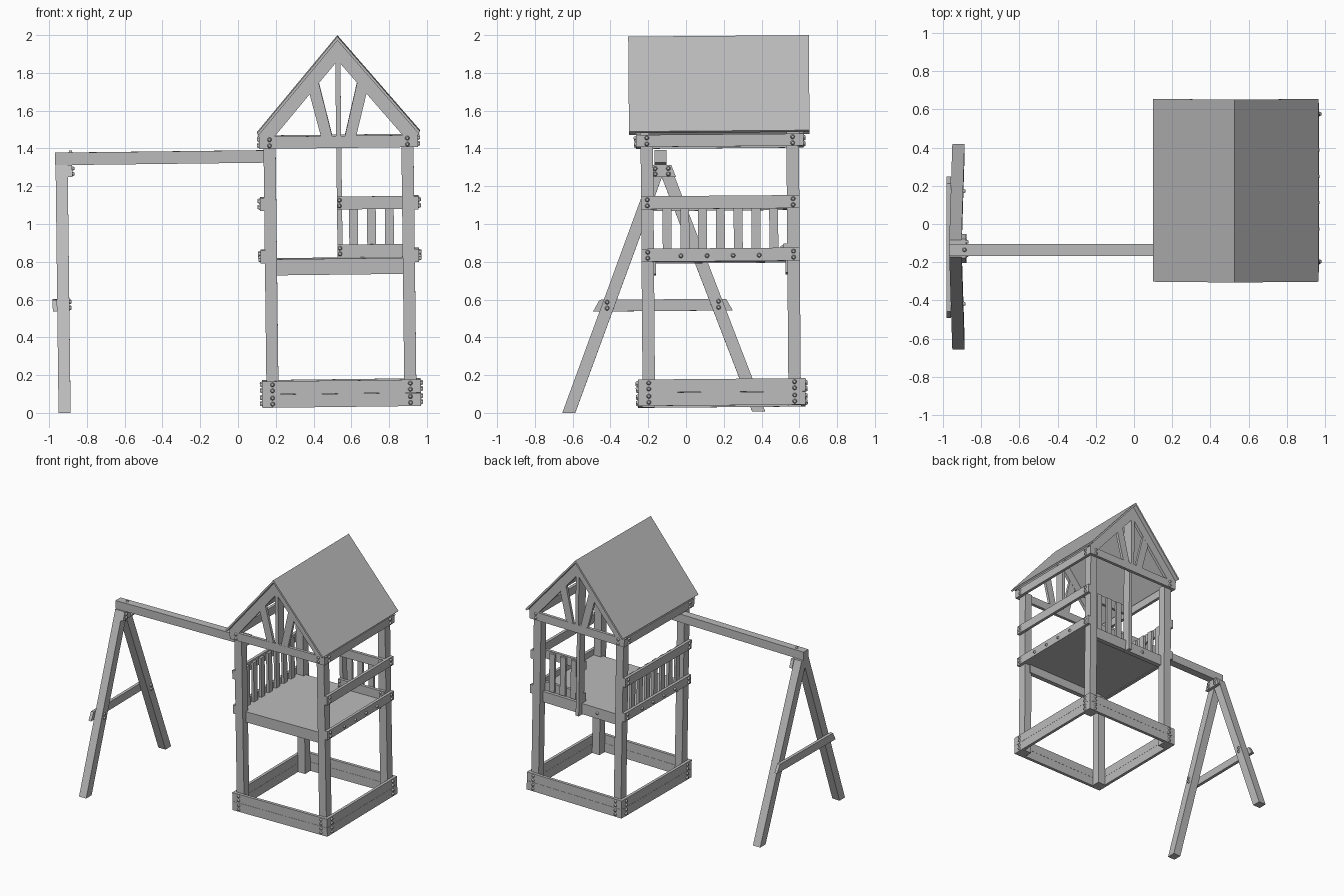
import bpy, bmesh
from math import pi
from mathutils import Matrix, Vector

cube = bpy.data.objects.get("Cube")
if cube:
    bpy.data.objects.remove(cube)

wood = bpy.data.materials.new("grey_wood")
wood.use_nodes = True
GREY = (0.5, 0.5, 0.5, 1)
wood.diffuse_color = GREY
wood.node_tree.nodes["Principled BSDF"].inputs["Base Color"].default_value = GREY

# The whole set leans very slightly
LEAN = Matrix.Rotation(0.008, 4, 'X') @ Matrix.Rotation(-0.012, 4, 'Y')


def finish(name, bm):
    bmesh.ops.recalc_face_normals(bm, faces=bm.faces)
    bm.transform(LEAN)
    mesh = bpy.data.meshes.new(name)
    bm.to_mesh(mesh)
    bm.free()
    mesh.materials.append(wood)
    ob = bpy.data.objects.new(name, mesh)
    bpy.context.collection.objects.link(ob)
    return ob


def prism(name, outline, axis, lo, hi):
    """Extrude an outline: (x, z) along y, or (y, z) along x."""
    bm = bmesh.new()
    place = (lambda a, b: (a, lo, b)) if axis == 'Y' else (lambda a, b: (lo, a, b))
    face = bm.faces.new([bm.verts.new(place(a, b)) for a, b in outline])
    out = bmesh.ops.extrude_face_region(bm, geom=[face])
    shift = Vector((0, hi - lo, 0)) if axis == 'Y' else Vector((hi - lo, 0, 0))
    bmesh.ops.translate(bm, vec=shift,
                        verts=[g for g in out["geom"] if isinstance(g, bmesh.types.BMVert)])
    return finish(name, bm)


def box(name, x, y, z):
    return prism(name, [(x[0], z[0]), (x[1], z[0]), (x[1], z[1]), (x[0], z[1])], 'Y', *y)


def bolts(name, spots):
    """Domed bolt heads, each given as a position and an outward direction."""
    bm = bmesh.new()
    for pos, out in spots:
        turn = Vector((0, 0, 1)).rotation_difference(Vector(out)).to_matrix().to_4x4()
        mat = Matrix.Translation(Vector(pos) + Vector(out) * 0.006) @ turn
        bmesh.ops.create_cone(bm, cap_ends=True, segments=10, radius1=0.012,
                              radius2=0.007, depth=0.012, matrix=mat)
    finish(name, bm)


# Tower layout: posts, with cladding boards outside them
PX = [(0.152, 0.216), (0.882, 0.946)]
PY = [(-0.229, -0.163), (0.543, 0.609)]
OX = [(0.129, 0.152), (0.946, 0.969)]
OY = [(-0.253, -0.229), (0.609, 0.633)]
MX, MY = 0.55, 0.19
BX, BY = (0.184, 0.914), (-0.196, 0.576)
FULL_X, FULL_Y = (0.129, 0.969), (-0.229, 0.609)
SIDES = (("right", 0, -1), ("left", 1, 1))
ENDS = (("front", 0, -1), ("back", 1, 1))

for end, j, _ in ENDS:
    for side, i, _ in SIDES:
        box(f"{end}_{side}_post", PX[i], PY[j], (0.027, 1.42))

# Sandbox boards and top beams
spots = []
BOARDS = (("lower_sandbox_board", 0.027, 0.097),
          ("upper_sandbox_board", 0.098, 0.167),
          ("top_beam", 1.398, 1.462))
for part, lo, hi in BOARDS:
    heights = [(lo + hi) / 2 - 0.016, (lo + hi) / 2 + 0.016]
    for end, j, s in ENDS:
        box(f"{end}_{part}", FULL_X, OY[j], (lo, hi))
        spots += [((x, OY[j][j], z), (0, s, 0)) for x in BX for z in heights]
    for side, i, s in SIDES:
        box(f"{side}_{part}", OX[i], FULL_Y, (lo, hi))
        spots += [((OX[i][i], y, z), (s, 0, 0)) for y in BY for z in heights]

# Platform
box("platform_floor", (0.152, 0.946), (-0.19, 0.57), (0.795, 0.812))
box("front_platform_beam", (0.2, 0.9), (-0.19, -0.153), (0.727, 0.812))
box("back_platform_beam", (0.2, 0.9), (0.533, 0.57), (0.727, 0.812))
spots.append(((0.4, 0.57, 0.77), (0, 1, 0)))

# Side rails
for side, i, s in SIDES:
    for part, lo, hi in (("lower_rail", 0.79, 0.859), ("upper_rail", 1.068, 1.137)):
        box(f"{side}_{part}", OX[i], FULL_Y, (lo, hi))
        spots += [((OX[i][i], y, (lo + hi) / 2 + d), (s, 0, 0))
                  for y in BY for d in (-0.016, 0.016)]
    spots += [((OX[i][i], -0.02 + 0.138 * k, 0.82), (s, 0, 0)) for k in range(4)]

# Balusters on the swing side, gaps as wide as the slats
step = (PY[1][0] - PY[0][1]) / 15
for k in range(7):
    y = PY[0][1] + step * (2 * k + 1)
    box(f"right_baluster_{k + 1}", (0.152, 0.172), (y, y + step), (0.8, 1.125))

# Half-width back railing with its middle post
box("back_middle_post", (0.537, 0.564), PY[1], (0.722, 1.45))
for part, lo, hi in (("lower", 0.812, 0.88), ("upper", 1.066, 1.134)):
    box(f"back_{part}_rail", (0.537, 0.946), (0.52, 0.543), (lo, hi))
    spots += [((x, 0.52, (lo + hi) / 2 + d), (0, -1, 0))
              for x in (MX, BX[1]) for d in (-0.015, 0.015)]
for k in range(3):
    x = 0.6 + 0.095 * k
    box(f"back_baluster_{k + 1}", (x, x + 0.047), (0.543, 0.56), (0.82, 1.125))
bolts("tower_bolts", spots)

# Roof sheet
APEX, EAVE, HALF = 1.988, 1.48, 0.432
SLOPE = (APEX - EAVE) / HALF
SKIN, DEEP = 0.021, 0.127
prism("roof", [(MX - HALF, EAVE), (MX, APEX), (MX + HALF, EAVE),
               (MX + HALF - 0.01, EAVE - 0.009), (MX, APEX - SKIN),
               (MX - HALF + 0.01, EAVE - 0.009)], 'Y', -0.29, 0.666)

# Gable trusses
FOOT = 1.462
outer, inner = [(APEX - drop - FOOT) / SLOPE for drop in (SKIN, DEEP)]
for end, j, _ in ENDS:
    king_y = (OY[0][0], PY[0][1] - 0.02) if j == 0 else (PY[1][0], OY[1][1])
    box(f"{end}_king_post", (0.537, 0.564), king_y, (1.45, 1.88))
    for side, _, s in SIDES:
        prism(f"{end}_{side}_rafter",
              [(MX + s * outer, FOOT), (MX, APEX - SKIN),
               (MX, APEX - DEEP), (MX + s * inner, FOOT)], 'Y', *OY[j])
        prism(f"{end}_{side}_strut",
              [(MX + s * a, z) for a, z in
               ((0.031, 1.45), (0.091, 1.45), (0.157, 1.71), (0.108, 1.77))],
              'Y', OY[j][0] + 0.001, OY[j][1] - 0.001)

# Swing beam and A-frame
CY = -0.118
box("swing_beam", (-0.952, 0.212), (-0.155, -0.093), (1.324, 1.39))
for end, _, s in ENDS:
    prism(f"{end}_swing_leg",
          [(CY + s * a, z) for a, z in
           ((0.537, 0.016), (0.468, 0.016), (0, 1.259), (0, 1.324), (0.045, 1.324))],
          'X', -0.95, -0.886)
prism("swing_crossbar", [(CY - 0.37, 0.552), (CY + 0.37, 0.552),
                         (CY + 0.335, 0.614), (CY - 0.335, 0.614)], 'X', -0.974, -0.95)
prism("swing_bracket", [(CY - 0.075, 1.26), (CY + 0.075, 1.26),
                        (CY + 0.05, 1.324), (CY - 0.05, 1.324)], 'X', -0.886, -0.862)
spots = [((-0.886, CY + s * 0.295, z), (1, 0, 0)) for s in (-1, 1) for z in (0.568, 0.6)]
spots += [((-0.862, CY + s * 0.035, z), (1, 0, 0)) for s in (-1, 1) for z in (1.276, 1.305)]
spots.append(((-0.87, -0.124, 1.388), (0, 0, 1)))
bolts("swing_bolts", spots)
